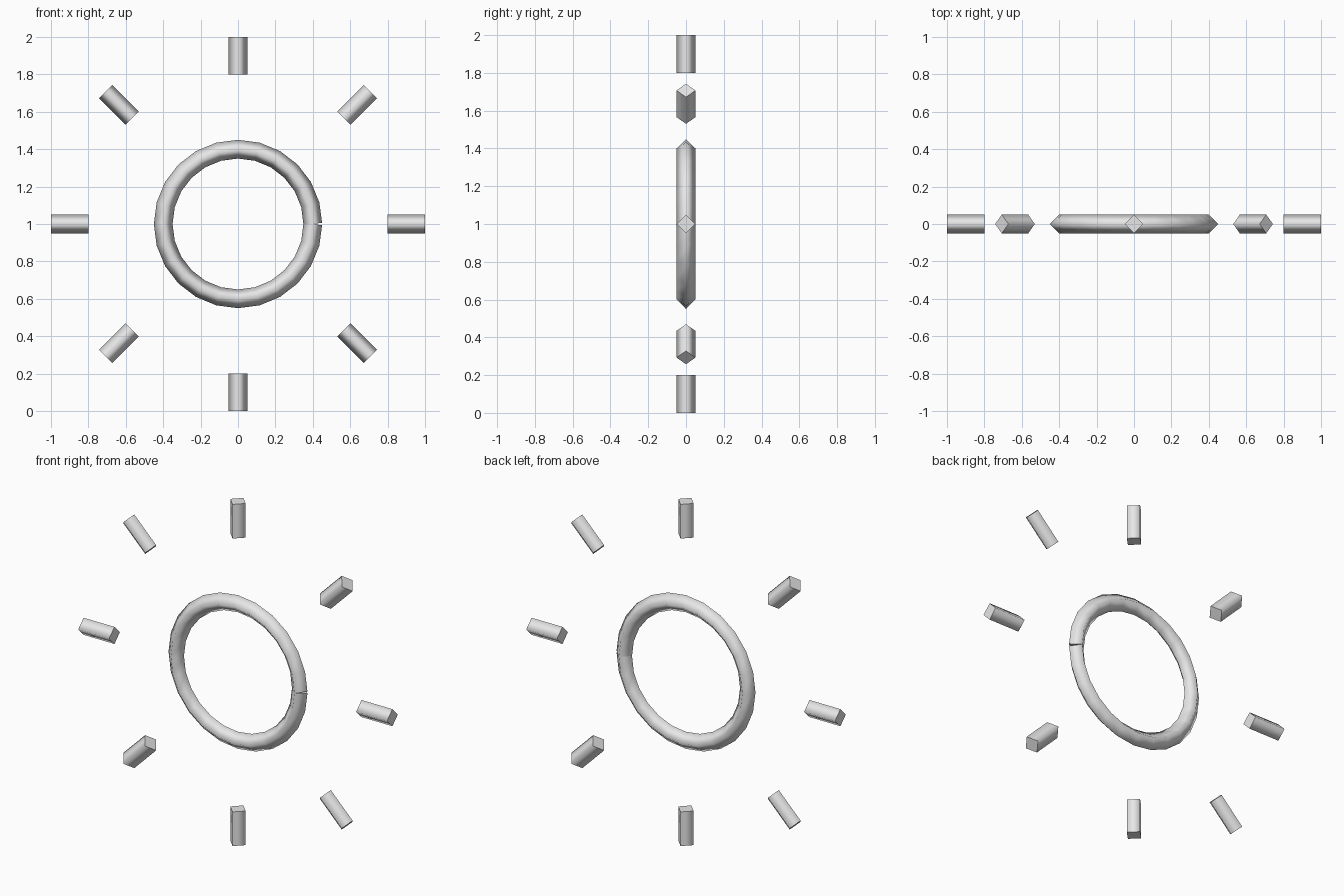
import bpy, bmesh, math
from mathutils import Vector

if "Cube" in bpy.data.objects:
    bpy.data.objects.remove(bpy.data.objects["Cube"])

RADIUS = 0.05          # half-diagonal of the diamond cross-section
CENTRE = Vector((0, 0, 1))

grey = bpy.data.materials.new("light grey")
grey.diffuse_color = (0.8, 0.8, 0.8, 1)
grey.use_nodes = True
grey.node_tree.nodes["Principled BSDF"].inputs["Base Color"].default_value = grey.diffuse_color


def direction(a):
    return Vector((math.cos(a), 0, math.sin(a)))


def diamond(bm, centre, side):
    """Four vertices around centre, in the plane of side and the y axis."""
    y = Vector((0, 1, 0))
    return [bm.verts.new(centre + d * RADIUS) for d in (side, y, -side, -y)]


def tube(name, stations):
    """Skin a list of (centre, side vector) diamonds, with flat end caps."""
    bm = bmesh.new()
    loops = [diamond(bm, c, s) for c, s in stations]
    for a, b in zip(loops, loops[1:]):
        for i in range(4):
            j = (i + 1) % 4
            bm.faces.new((a[i], a[j], b[j], b[i])).smooth = True
    for cap in (loops[0], loops[-1]):
        bm.faces.new(cap).smooth = False
    bmesh.ops.recalc_face_normals(bm, faces=bm.faces)
    mesh = bpy.data.meshes.new(name)
    bm.to_mesh(mesh)
    bm.free()
    mesh.materials.append(grey)
    obj = bpy.data.objects.new(name, mesh)
    bpy.context.collection.objects.link(obj)


# Ring: open sweep whose end cuts are square to the first and last segments,
# leaving a small wedge-shaped notch on the right side
SEGMENTS = 24
step = math.tau / SEGMENTS
stations = []
for k in range(SEGMENTS + 1):
    tilt = step / 2 if k == 0 else -step / 2 if k == SEGMENTS else 0
    stations.append((CENTRE + direction(k * step) * 0.4, direction(k * step + tilt)))
tube("ring", stations)

# Eight straight rays around the ring
for k in range(8):
    a = k * math.tau / 8
    side = direction(a + math.pi / 2)
    tube(f"ray_{k + 1}", [(CENTRE + direction(a) * r, side) for r in (0.8, 1.0)])
